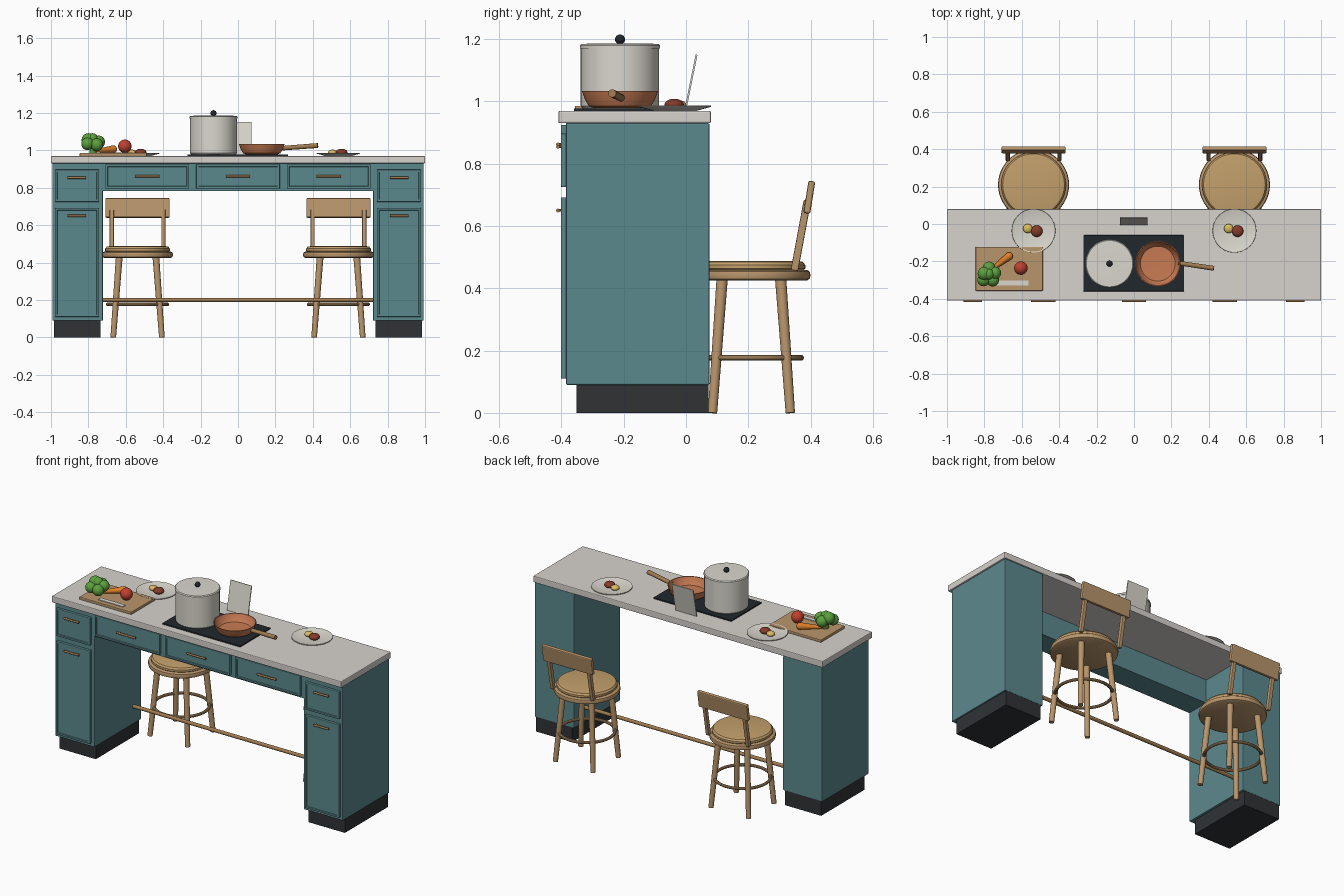
import bpy, bmesh, math
from mathutils import Vector, Matrix

if "Cube" in bpy.data.objects:
    bpy.data.objects.remove(bpy.data.objects["Cube"])


def mat(name, *srgb):
    m = bpy.data.materials.new(name)
    m.diffuse_color = [c ** 2.2 for c in srgb] + [1]
    m.use_nodes = True
    m.node_tree.nodes["Principled BSDF"].inputs["Base Color"].default_value = m.diffuse_color
    return m


TEAL = mat("teal paint", .36, .53, .55)
STONE = mat("stone", .84, .82, .80)
DARK = mat("dark", .20, .21, .22)
GLASS = mat("black glass", .15, .17, .19)
WOOD = mat("wood", .72, .58, .42)
SEAT = mat("seat wood", .76, .62, .42)
BRASS = mat("brass", .62, .48, .32)
STEEL = mat("enamel", .85, .84, .80)
COPPER = mat("copper", .78, .48, .33)
GREEN = mat("green", .36, .62, .25)
ORANGE = mat("orange", .88, .50, .18)
RED = mat("red", .75, .26, .20)
MEAT = mat("brown red", .52, .24, .18)
YELLOW = mat("yellow", .85, .73, .38)


def finish(name, bm, material, smooth=True):
    bmesh.ops.recalc_face_normals(bm, faces=bm.faces[:])
    me = bpy.data.meshes.new(name)
    bm.to_mesh(me)
    bm.free()
    me.materials.append(material)
    ob = bpy.data.objects.new(name, me)
    bpy.context.collection.objects.link(ob)
    if smooth:
        bpy.ops.object.select_all(action='DESELECT')
        ob.select_set(True)
        bpy.context.view_layer.objects.active = ob
        bpy.ops.object.shade_smooth_by_angle(angle=math.radians(35))
    return ob


def box(name, x, y, z, material, bevel=0.0, rot=None):
    """Box from (min, max) ranges, optionally bevelled and turned about its centre."""
    bm = bmesh.new()
    size = [r[1] - r[0] for r in (x, y, z)]
    bmesh.ops.create_cube(bm, size=1, matrix=Matrix.Diagonal((*size, 1)))
    if bevel:
        bmesh.ops.bevel(bm, geom=bm.edges[:], offset=bevel, segments=2,
                        profile=0.5, affect='EDGES')
    centre = Matrix.Translation([sum(r) / 2 for r in (x, y, z)])
    bm.transform(centre @ rot if rot else centre)
    return finish(name, bm, material, False)


def panel(name, x, z, material):
    """Cabinet front with a shallow framed panel."""
    ob = box(name, x, (-0.402, -0.384), z, material, 0.003)
    bm = bmesh.new()
    bm.from_mesh(ob.data)
    front = min(bm.faces, key=lambda f: f.calc_center_median().y)
    bmesh.ops.inset_region(bm, faces=[front], thickness=0.012)
    bmesh.ops.inset_region(bm, faces=[front], thickness=0.003, depth=-0.004)
    bm.to_mesh(ob.data)
    bm.free()


def lathe(name, profile, at, material, steps=48):
    """Revolve (radius, z) points about a vertical axis."""
    bm = bmesh.new()
    vs = [bm.verts.new((r, 0, z)) for r, z in profile]
    es = [bm.edges.new(p) for p in zip(vs, vs[1:])]
    bmesh.ops.spin(bm, geom=vs + es, cent=(0, 0, 0), axis=(0, 0, 1),
                   angle=math.tau, steps=steps)
    bmesh.ops.remove_doubles(bm, verts=bm.verts[:], dist=1e-5)
    bm.transform(Matrix.Translation(at))
    return finish(name, bm, material)


def rod(name, a, b, r1, r2, material, segs=16):
    a, b = Vector(a), Vector(b)
    d = b - a
    bm = bmesh.new()
    m = Matrix.Translation((a + b) / 2) @ d.to_track_quat('Z', 'Y').to_matrix().to_4x4()
    bmesh.ops.create_cone(bm, cap_ends=True, segments=segs, radius1=r1, radius2=r2,
                          depth=d.length, matrix=m)
    return finish(name, bm, material)


def ball(name, at, r, material, squash=1.0):
    bm = bmesh.new()
    m = Matrix.Translation(at) @ Matrix.Diagonal((1, 1, squash, 1))
    bmesh.ops.create_uvsphere(bm, u_segments=24, v_segments=14, radius=r, matrix=m)
    return finish(name, bm, material)


def handle(x, z, half):
    rod("handle_bar", (x - half, -0.411, z), (x + half, -0.411, z), 0.006, 0.006, BRASS, 12)
    for s in (-1, 1):
        rod("handle_post", (x + s * half * .8, -0.398, z), (x + s * half * .8, -0.411, z),
            0.004, 0.004, BRASS, 8)


# Counter and pedestals
box("countertop", (-1, 1), (-0.41, 0.08), (0.93, 0.97), STONE, 0.005)
for s in (-1, 1):
    span = lambda a, b: tuple(sorted((s * a, s * b)))
    box("pedestal", span(.722, .993), (-0.385, 0.075), (0.09, 0.93), TEAL, 0.004)
    box("plinth", span(.735, .985), (-0.352, 0.073), (0, 0.092), DARK)
    panel("pedestal_drawer", span(.742, .978), (0.725, 0.897), TEAL)
    panel("pedestal_door", span(.742, .978), (0.11, 0.692), TEAL)
    handle(s * .862, 0.854, 0.05)
    handle(s * .862, 0.65, 0.05)

# Apron with three drawers, and the foot rail
box("apron", (-0.725, 0.725), (-0.385, -0.24), (0.783, 0.93), TEAL)
for x in (-0.485, 0, 0.485):
    panel("apron_drawer", (x - .224, x + .224), (0.795, 0.925), TEAL)
    handle(x, 0.862, 0.065)
rod("foot_rail", (-0.724, 0, 0.2), (0.724, 0, 0.2), 0.011, 0.011, BRASS)

# Stools
for cx in (-0.537, 0.537):
    cy = 0.21
    lathe("seat_base", [(0, .425), (.178, .425), (.187, .43), (.19, .442), (.187, .454),
                        (.178, .459), (0, .459)], (cx, cy, 0), WOOD)
    lathe("seat", [(0, .455), (.165, .455), (.173, .463), (.173, .475), (.165, .485),
                   (.15, .488), (0, .488)], (cx, cy, 0), SEAT)
    for sx in (-1, 1):
        for sy in (-1, 1):
            rod("stool_leg", (cx + sx * .13, cy + sy * .125, 0),
                (cx + sx * .098, cy + sy * .094, .43), .015, .018, WOOD)
        box("back_post", (cx + sx * .138 - .011, cx + sx * .138 + .011), (.357, .381),
            (.455, .685), WOOD, .004, Matrix.Rotation(math.radians(-10.5), 4, 'X'))
    ring = [(.16 + .009 * math.cos(t * math.tau / 10), .177 + .009 * math.sin(t * math.tau / 10))
            for t in range(11)]
    lathe("stool_ring", ring, (cx, cy, 0), WOOD)
    box("backrest", (cx - .172, cx + .172), (.385, .407), (.64, .745), WOOD, .006,
        Matrix.Rotation(math.radians(-9), 4, 'X'))

# Cooktop with pot and pan
box("cooktop", (-0.27, 0.267), (-0.36, -0.06), (0.968, 0.978), GLASS, 0.002)
pot = (-0.131, -0.212, 0)
lathe("pot", [(0, .978), (.12, .978), (.126, .985), (.126, 1.172), (0, 1.172)], pot, STEEL)
lathe("pot_lid", [(0, 1.17), (.129, 1.17), (.129, 1.18), (.124, 1.185), (0, 1.187)], pot, STEEL)
ball("lid_knob", (-0.131, -0.212, 1.199), .016, GLASS)
lathe("pan", [(0, .979), (.085, .979), (.1, .985), (.112, 1.005), (.122, 1.034), (.117, 1.034),
              (.107, 1.007), (.093, .99), (0, .986)], (.127, -.212, 0), COPPER)
rod("pan_handle", (.238, -.209, 1.012), (.427, -.237, 1.026), .012, .013, BRASS)

# Cutting board with vegetables and knife
box("cutting_board", (-0.847, -0.487), (-0.357, -0.122), (0.968, 0.986), WOOD, 0.004)
rod("broccoli_stem", (-.775, -.27, .985), (-.775, -.27, 1.05), .018, .025, GREEN)
for x, y, z, r in ((-.8, -.265, 1.056, .036), (-.745, -.262, 1.045, .034),
                   (-.775, -.235, 1.04, .034), (-.805, -.3, 1.035, .033),
                   (-.755, -.3, 1.03, .034), (-.778, -.268, 1.062, .03)):
    ball("broccoli_floret", (x, y, z), r, GREEN)
rod("carrot", (-.668, -.172, 1.006), (-.785, -.262, .995), .021, .006, ORANGE)
ball("carrot_end", (-.668, -.172, 1.006), .021, ORANGE)
ball("tomato", (-.605, -.236, 1.022), .036, RED)
box("knife_blade", (-.735, -.565), (-.33, -.303), (.985, .99), STEEL)

# Plates with food
for s in (-1, 1):
    px = s * 0.537
    lathe("plate", [(0, .97), (.07, .97), (.117, .983), (.116, .987), (.07, .976), (0, .976)],
          (px, -0.036, 0), STEEL)
    ball("potato", (px - .031, -.024, .989), .025, YELLOW, .6)
    ball("meat", (px + .017, -.038, .99), .031, MEAT, .6)

# Leaning tablet
box("tablet", (-0.074, 0.072), (0.013, 0.019), (0.972, 1.152), STEEL, 0.0,
    Matrix.Rotation(math.radians(-11.5), 4, 'X'))
